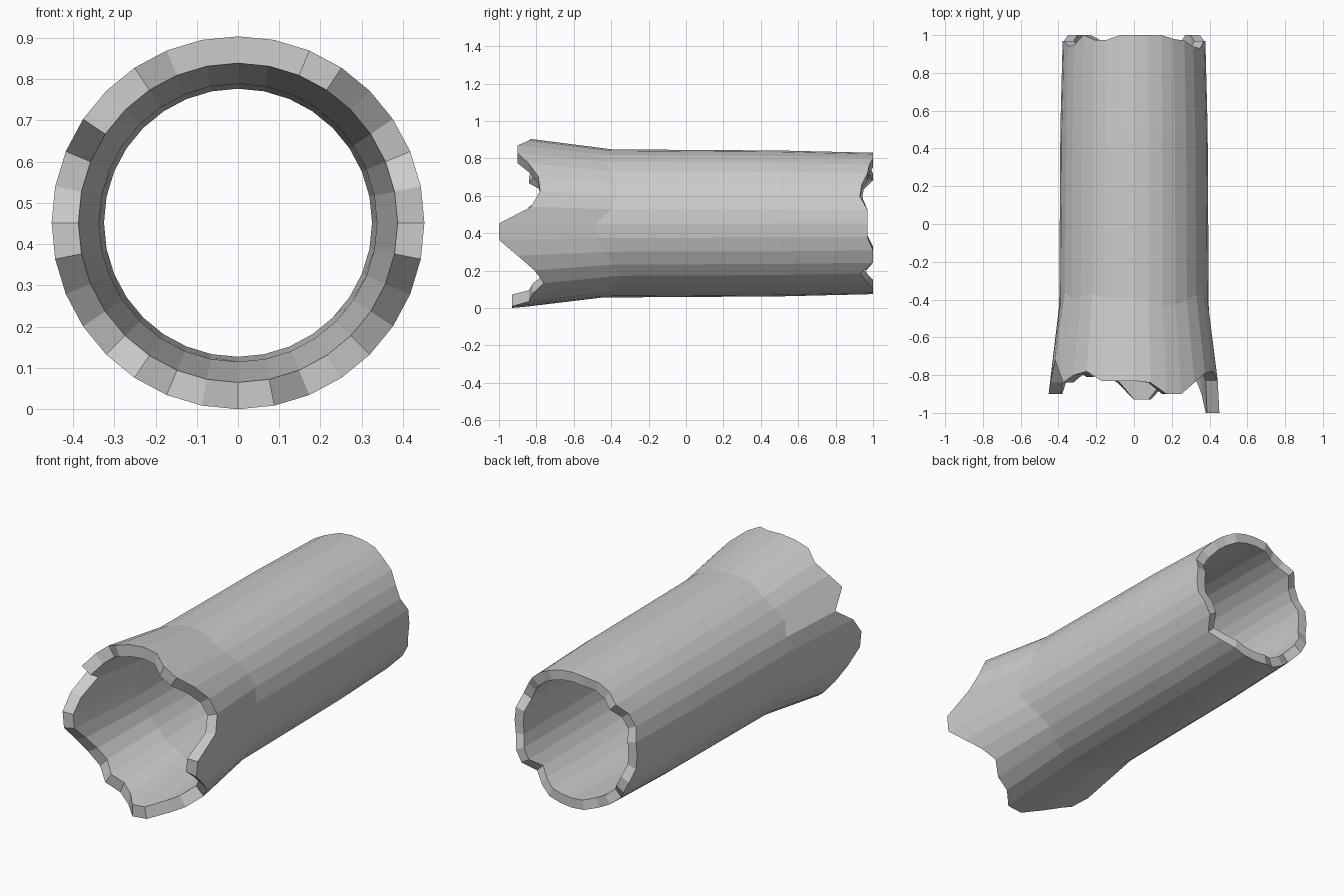
import bpy, bmesh
from math import sin, cos, tau

if "Cube" in bpy.data.objects:
    bpy.data.objects.remove(bpy.data.objects["Cube"])

SIDES = 32
CENTRE_Z = 0.452

# Ragged end depths (y), counted from the bottom round by +x, top, -x
FRONT = [-.93, -.93, -.84, -.82, -.76, -.81, -.90, -1.0,
         -1.0, -.83, -.78, -.79, -.84, -.90, -.90, -.84,
         -.83, -.83, -.83, -.78, -.80, -.84, -.72, -.84,
         -.90, -.90, -.83, -.78, -.76, -.81, -.79, -.84]
BACK = [1.0, 1.0, 1.0, .97, .93, 1.0, 1.0, .97,
        .97, .97, .93, .94, .97, .98, 1.0, 1.0,
        1.0, 1.0, .975, .975, 1.0, .95, .94, .97,
        .97, .97, 1.0, 1.0, .95, .97, .97, 1.0]


def ring(bm, radius, depths):
    """Ring of vertices round the y axis with one depth per side."""
    return [bm.verts.new((radius * sin(tau * k / SIDES), y,
                          CENTRE_Z - radius * cos(tau * k / SIDES)))
            for k, y in enumerate(depths)]


# Middle rings: the flare line follows the front edge slightly
flare = [-.40 + .5 * (y + .84) for y in FRONT]
flare = [max(-.49, min(-.36, y)) for y in flare]
waist = [.5] * SIDES

bm = bmesh.new()
# Outer bark from front to back, then the inner bore from back to front
loops = [ring(bm, r, d) for r, d in (
    (.452, FRONT), (.396, flare), (.39, waist), (.378, BACK),
    (.325, BACK), (.332, waist), (.337, flare), (.387, FRONT))]

# Bridge each ring to the next, closing round through the end rims
for a, b in zip(loops, loops[1:] + loops[:1]):
    for k in range(SIDES):
        n = (k + 1) % SIDES
        bm.faces.new((a[k], a[n], b[n], b[k]))

bmesh.ops.recalc_face_normals(bm, faces=bm.faces)
mesh = bpy.data.meshes.new("hollow_log")
bm.to_mesh(mesh)
bm.free()
log = bpy.data.objects.new("hollow_log", mesh)
bpy.context.collection.objects.link(log)
